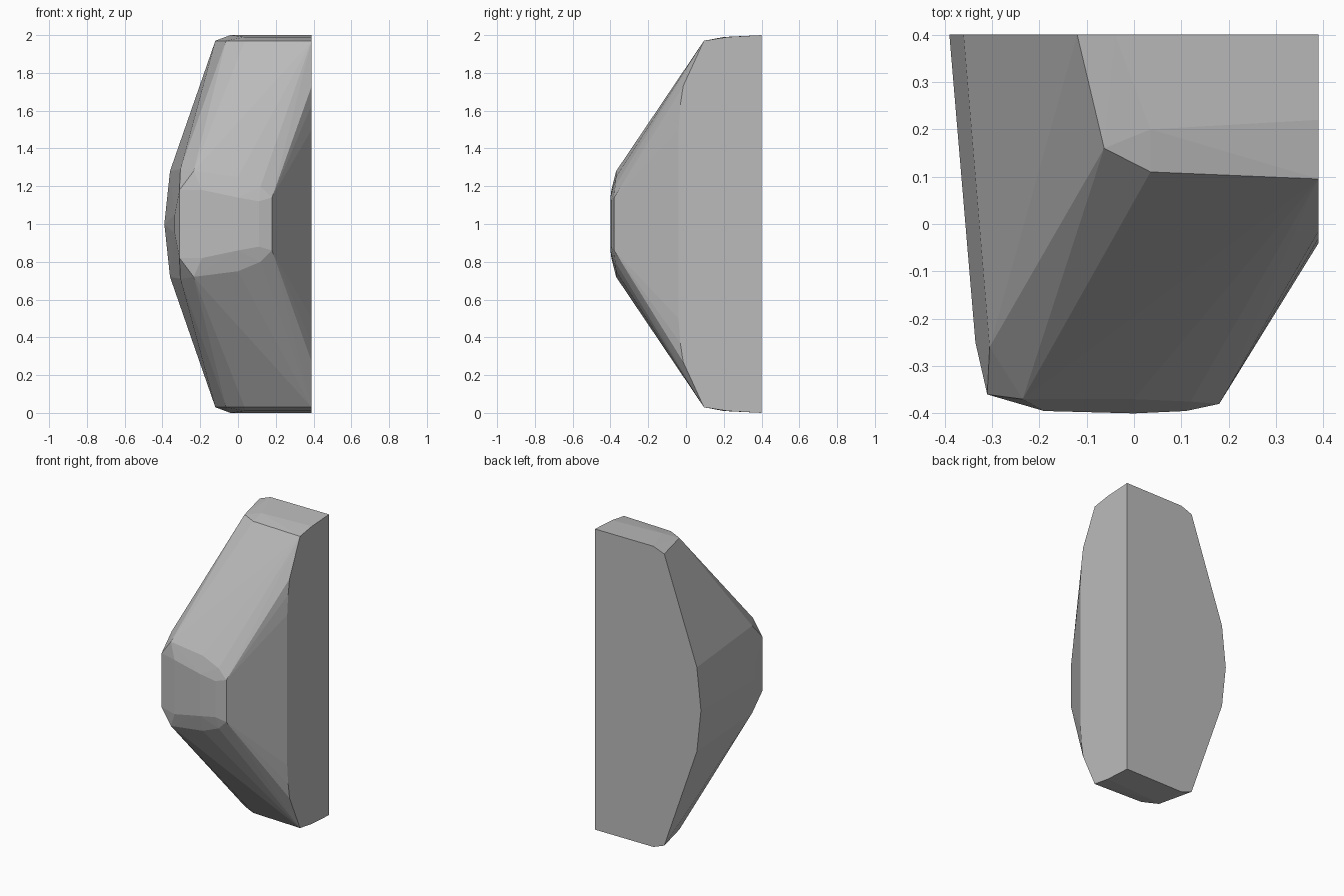
import bpy
import bmesh

cube = bpy.data.objects.get("Cube")
if cube:
    bpy.data.objects.remove(cube, do_unlink=True)

SIDE, BACK, MID = 0.39, 0.4, 1.0

# Corner points of the upper half: x, y, height above the middle
back_outline = [(SIDE, BACK, 1.0), (-0.04, BACK, 1.0), (-0.12, BACK, 0.97),
                (-0.36, BACK, 0.28), (-0.39, BACK, 0.0)]
end_cap = [(-0.063, 0.16, 0.97), (0.035, 0.11, 0.97), (SIDE, 0.095, 0.97),
           (0.035, 0.2, 0.99), (SIDE, 0.22, 0.99)]
flat_side = [(SIDE, -0.015, 0.73), (SIDE, -0.03, 0.63), (SIDE, -0.04, 0.5)]
nose_rim = [(-0.335, -0.25, 0.05), (-0.305, -0.26, 0.29), (-0.31, -0.36, 0.18),
            (-0.235, -0.37, 0.28), (0.0, -0.37, 0.25), (0.12, -0.375, 0.2),
            (0.18, -0.38, 0.14)]
nose_face = [(-0.19, -0.395, 0.18), (0.0, -0.4, 0.14), (0.11, -0.395, 0.12)]

# Stone body: a faceted hull, the same above and below the middle
bm = bmesh.new()
for x, y, h in back_outline + end_cap + flat_side + nose_rim + nose_face:
    for sign in ((1, -1) if h else (1,)):
        bm.verts.new((x, y, MID + sign * h))
hull = bmesh.ops.convex_hull(bm, input=bm.verts[:])
loose = {g for g in hull["geom_interior"] + hull["geom_unused"]
         if isinstance(g, bmesh.types.BMVert)}
bmesh.ops.delete(bm, geom=list(loose), context="VERTS")
bmesh.ops.dissolve_limit(bm, angle_limit=0.01, verts=bm.verts[:], edges=bm.edges[:])
bmesh.ops.recalc_face_normals(bm, faces=bm.faces[:])

mesh = bpy.data.meshes.new("faceted_stone")
bm.to_mesh(mesh)
bm.free()
stone = bpy.data.objects.new("faceted_stone", mesh)
bpy.context.collection.objects.link(stone)

# Plain grey
grey = bpy.data.materials.new("plain grey")
grey.use_nodes = True
colour = (0.5, 0.5, 0.5, 1.0)
grey.diffuse_color = colour
grey.node_tree.nodes["Principled BSDF"].inputs["Base Color"].default_value = colour
mesh.materials.append(grey)
